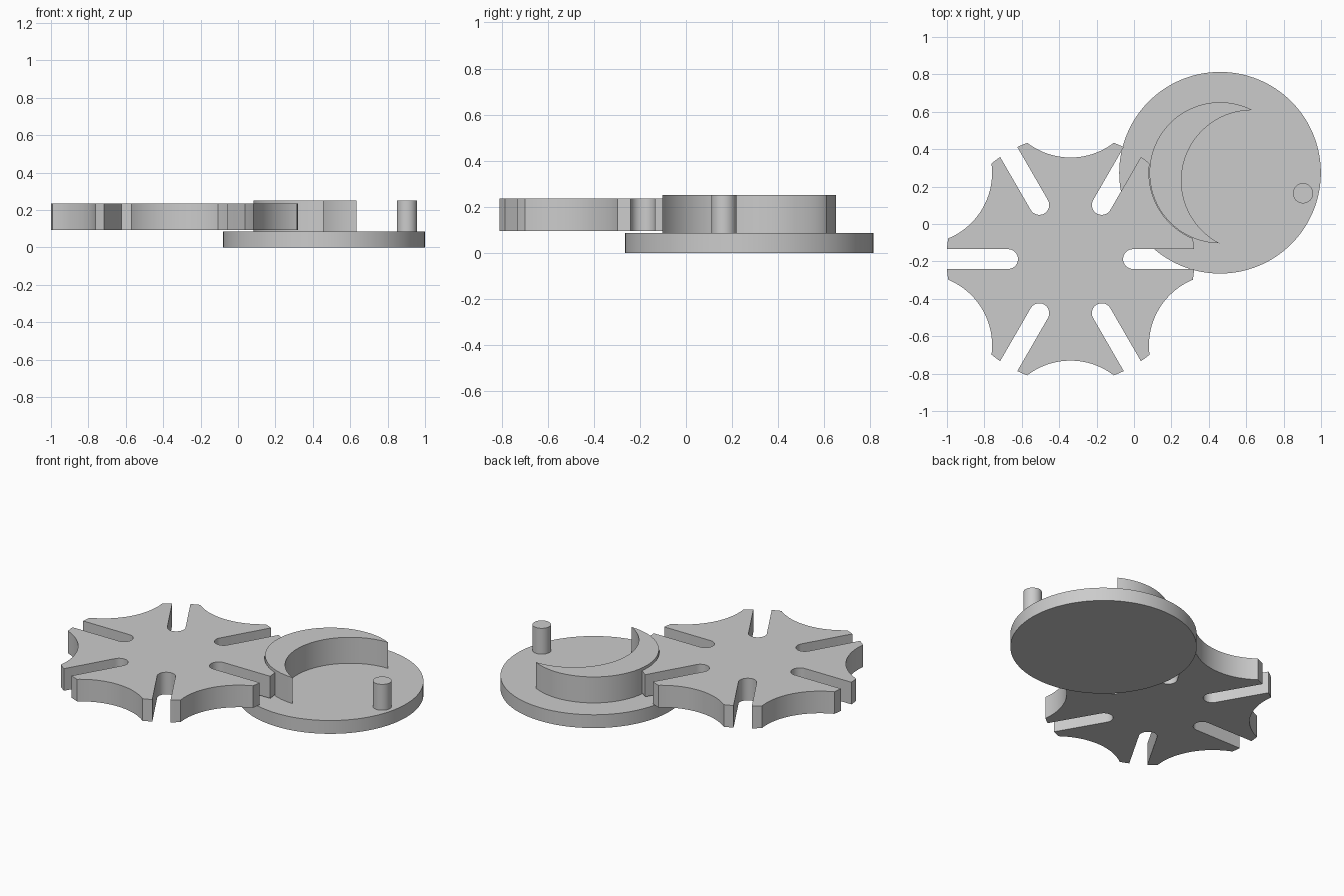
import bpy, bmesh
from math import sin, cos, asin, acos, sqrt, pi, radians
from mathutils import Vector

if "Cube" in bpy.data.objects:
    bpy.data.objects.remove(bpy.data.objects["Cube"])

grey = bpy.data.materials.new("plain grey")
grey.diffuse_color = (0.6, 0.6, 0.6, 1)
grey.use_nodes = True
grey.node_tree.nodes["Principled BSDF"].inputs["Base Color"].default_value = grey.diffuse_color


def arc(cx, cy, r, a0, a1, n):
    """Points along an arc, both ends included."""
    return [(cx + r * cos(a0 + (a1 - a0) * i / n),
             cy + r * sin(a0 + (a1 - a0) * i / n)) for i in range(n + 1)]


def plate(name, outline, z0, z1):
    """Extrude a closed counter-clockwise outline from z0 to z1."""
    bm = bmesh.new()
    face = bm.faces.new([bm.verts.new((x, y, z0)) for x, y in outline])
    new = bmesh.ops.extrude_face_region(bm, geom=[face], use_keep_orig=True)["geom"]
    bmesh.ops.translate(bm, vec=(0, 0, z1 - z0),
                        verts=[v for v in new if isinstance(v, bmesh.types.BMVert)])
    bmesh.ops.recalc_face_normals(bm, faces=bm.faces)
    mesh = bpy.data.meshes.new(name)
    bm.to_mesh(mesh)
    bm.free()
    mesh.materials.append(grey)
    ob = bpy.data.objects.new(name, mesh)
    bpy.context.collection.objects.link(ob)
    bpy.ops.object.select_all(action='DESELECT')
    ob.select_set(True)
    bpy.context.view_layer.objects.active = ob
    bpy.ops.object.shade_smooth_by_angle(angle=radians(25))
    return ob


def circle(cx, cy, r, n):
    return arc(cx, cy, r, 0, 2 * pi, n)[:-1]


# Shared layout: drive disc centre, wheel centre and the distance between them
DX, DY = 0.46, 0.274
C = 0.923
WX, WY = DX - C * cos(pi / 6), DY - C * sin(pi / 6)
PIN = radians(-13.9)

# Slotted wheel: six slots with locking hollows between them
R, H, SLOT, DISH = 0.663, 0.053, 0.334, 0.38
tip = pi / 6 - acos((R * R + C * C - DISH * DISH) / (2 * R * C))
edge = asin(H / R)
half = asin(R * sin(pi / 6 - tip) / DISH)
hollow = arc(C * cos(pi / 6), C * sin(pi / 6), DISH,
             pi / 6 + pi + half, pi / 6 + pi - half, 32)
sector = (arc(0, 0, R, -tip, -edge, 3)
          + arc(SLOT, 0, H, -pi / 2, -3 * pi / 2, 20)
          + arc(0, 0, R, edge, tip, 3)
          + hollow[1:-1])
outline = []
for k in range(6):
    c, s = cos(k * pi / 3), sin(k * pi / 3)
    outline += [(WX + c * x - s * y, WY + s * x + c * y) for x, y in sector]
plate("slotted_wheel", outline, 0.094, 0.235)

# Round drive disc
plate("drive_disc", circle(DX, DY, 0.539, 128), 0.0, 0.085)

# Crescent locking boss: outer circle minus a shifted circle
RO, RI, SHIFT = 0.377, 0.3765, 0.175
chord = (SHIFT ** 2 + RO ** 2 - RI ** 2) / (2 * SHIFT)
a_out = acos(chord / RO)
a_in = acos((chord - SHIFT) / RI)
ix, iy = DX + SHIFT * cos(PIN), DY + SHIFT * sin(PIN)
crescent = (arc(DX, DY, RO, PIN + a_out, PIN + 2 * pi - a_out, 72)
            + arc(ix, iy, RI, PIN + 2 * pi - a_in, PIN + a_in, 48)[1:-1])
plate("locking_crescent", crescent, 0.085, 0.251)

# Drive pin
plate("drive_pin", circle(DX + 0.457 * cos(PIN), DY + 0.457 * sin(PIN), 0.054, 40),
      0.085, 0.25)
